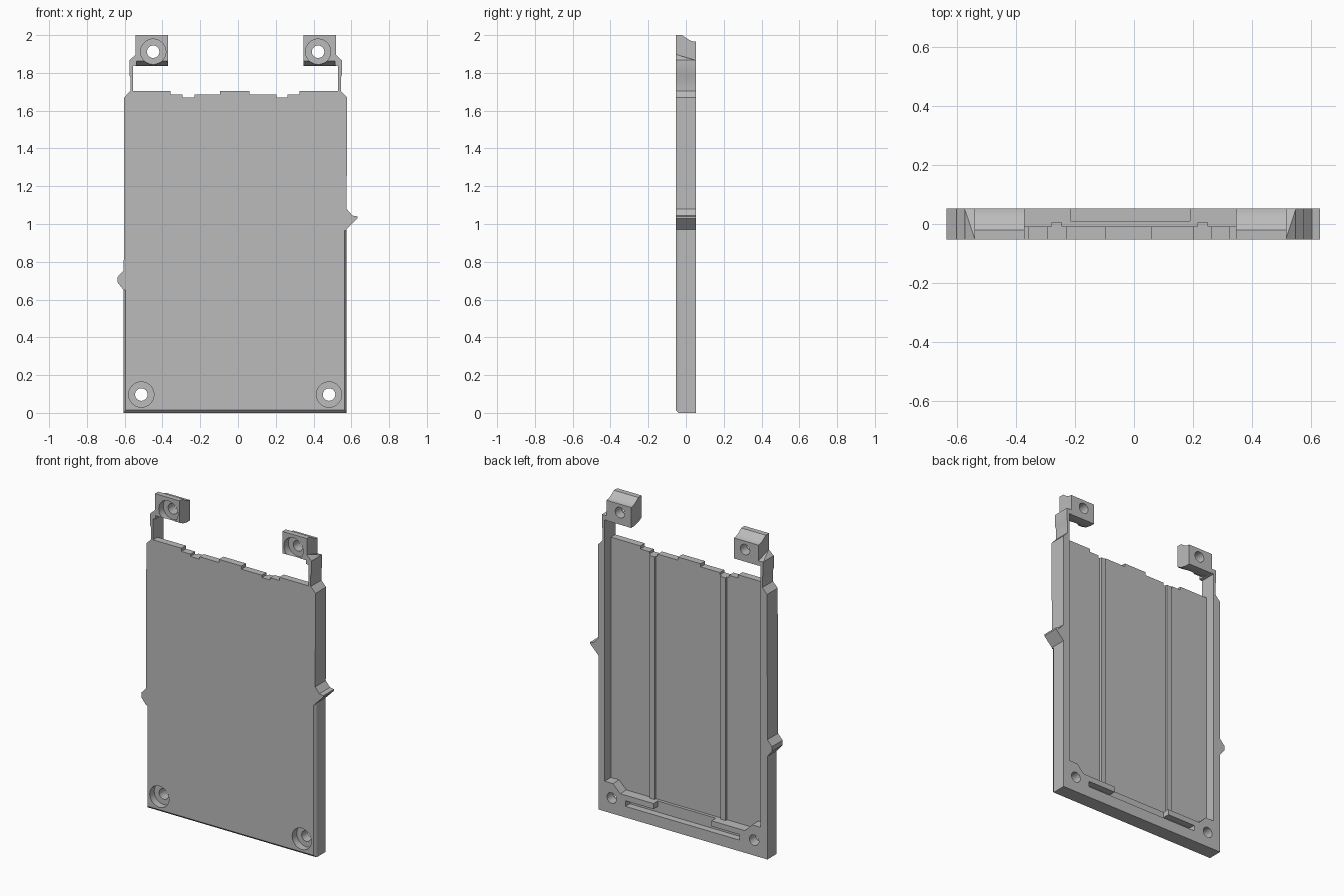
import bpy, bmesh, math
from mathutils import Matrix, Vector

if "Cube" in bpy.data.objects:
    bpy.data.objects.remove(bpy.data.objects["Cube"])

grey = bpy.data.materials.new("plain grey")
grey.use_nodes = True
grey.diffuse_color = (0.5, 0.5, 0.5, 1)
grey.node_tree.nodes["Principled BSDF"].inputs["Base Color"].default_value = (0.5, 0.5, 0.5, 1)

FRONT, BACK = -0.053, 0.053
MID = -0.0125  # centre line between the two rails


def finish(name, bm):
    bmesh.ops.recalc_face_normals(bm, faces=bm.faces)
    mesh = bpy.data.meshes.new(name)
    bm.to_mesh(mesh)
    bm.free()
    mesh.materials.append(grey)
    ob = bpy.data.objects.new(name, mesh)
    bpy.context.scene.collection.objects.link(ob)
    return ob


def prism(name, pts, start, end, axis="y"):
    """Extrude a profile: (x, z) along y, (y, z) along x, or (x, y) along z."""
    place = {"y": lambda p: (p[0], start, p[1]),
             "x": lambda p: (start, p[0], p[1]),
             "z": lambda p: (p[0], p[1], start)}[axis]
    direction = {"x": Vector((1, 0, 0)), "y": Vector((0, 1, 0)), "z": Vector((0, 0, 1))}[axis]
    bm = bmesh.new()
    face = bm.faces.new([bm.verts.new(place(p)) for p in pts])
    ext = bmesh.ops.extrude_face_region(bm, geom=[face])
    verts = [v for v in ext["geom"] if isinstance(v, bmesh.types.BMVert)]
    bmesh.ops.translate(bm, verts=verts, vec=direction * (end - start))
    return finish(name, bm)


def box(name, x0, x1, y0, y1, z0, z1):
    return prism(name, [(x0, z0), (x1, z0), (x1, z1), (x0, z1)], y0, y1)


def drill(x, z, radius, y0, y1):
    bm = bmesh.new()
    bmesh.ops.create_cone(bm, cap_ends=True, segments=40, radius1=radius, radius2=radius,
                          depth=y1 - y0,
                          matrix=Matrix.Translation((x, (y0 + y1) / 2, z))
                          @ Matrix.Rotation(math.pi / 2, 4, "X"))
    return finish("cutter", bm)


def combine(ob, other, operation):
    other.hide_render = True
    mod = ob.modifiers.new("combine", "BOOLEAN")
    mod.operation, mod.solver, mod.object = operation, "EXACT", other
    bpy.context.view_layer.objects.active = ob
    bpy.ops.object.modifier_apply(modifier=mod.name)
    bpy.data.objects.remove(other)


def screw_hole(ob, x, z):
    combine(ob, drill(x, z, 0.033, -0.1, 0.1), "DIFFERENCE")
    combine(ob, drill(x, z, 0.067, -0.1, -0.008), "DIFFERENCE")


# U-shaped frame: left and right rails with arms and side catches, bottom bar with bosses
right_outer = [(-0.605, 0), (-0.605, 0.65), (-0.637, 0.69), (-0.637, 0.72), (-0.605, 0.755)]
left_outer = [(0.575, 1.08), (0.605, 1.045), (0.632, 1.04), (0.632, 1.03), (0.575, 0.972), (0.575, 0)]
arm = [(0.59, 1.67), (0.557, 1.705), (0.557, 1.775), (0.563, 1.79), (0.563, 1.867),
       (0.525, 1.867), (0.525, 1.84), (0.543, 1.836)]
inner = arm + [(0.543, 0.19), (0.485, 0.19), (0.435, 0.14)]
right_side = [(MID - x, z) for x, z in inner]
left_side = [(MID + x, z) for x, z in reversed(inner)]
frame = prism("frame", right_outer + right_side + left_side + left_outer, FRONT, BACK)

# Front panel with a stepped top edge
steps = [(-0.56, -0.357, 1.705), (-0.357, -0.294, 1.685), (-0.294, -0.23, 1.67),
         (-0.23, -0.096, 1.685), (-0.096, 0.062, 1.705), (0.062, 0.204, 1.685),
         (0.204, 0.262, 1.67), (0.262, 0.325, 1.685), (0.325, 0.535, 1.705)]
edge = [(x, z) for x0, x1, z in steps for x in (x0, x1) for z in (z,)]
panel = prism("panel", [(0.535, 0.1), (-0.56, 0.1)] + edge, FRONT, -0.009)
combine(frame, panel, "UNION")

# Long slot in the bottom bar, open at the top in the middle
combine(frame, box("cutter", -0.41, 0.385, 0.01, 0.1, 0.07, 0.105), "DIFFERENCE")
combine(frame, box("cutter", -0.215, 0.19, 0.01, 0.1, 0.071, 0.3), "DIFFERENCE")

# Chamfers along the lower front edges
for x, sign, top in ((-0.605, 1, 0.65), (0.575, -1, 0.965)):
    wedge = [(x - sign * 0.01, FRONT - 0.015), (x + sign * 0.02, FRONT - 0.015),
             (x + sign * 0.01, FRONT), (x, FRONT + 0.015), (x - sign * 0.01, FRONT + 0.03)]
    combine(frame, prism("cutter", wedge, -0.1, top, "z"), "DIFFERENCE")
combine(frame, prism("cutter", [(FRONT - 0.015, 0.03), (FRONT, 0.015), (FRONT + 0.015, 0),
                                (FRONT + 0.03, -0.015), (FRONT - 0.015, -0.015)],
                     -0.8, 0.8, "x"), "DIFFERENCE")

for x in (-0.512, 0.482):
    screw_hole(frame, x, 0.097)
parts = [frame]

# Raised ribs on the back of the panel
for name, x in (("right_rib", -0.262), ("left_rib", 0.233)):
    parts.append(box(name, x - 0.018, x + 0.018, -0.02, 0.005, 0.12, 1.67))

# Screw lugs on top of the arms, with a hollowed rear top and a sloping underside
hollow = [(-0.02 + 0.073 * t, 2.0 - 0.035 * math.sin(t * math.pi / 2))
          for t in [i / 8 for i in range(9)]]
lug = [(FRONT, 1.862), (FRONT, 2.0)] + hollow + [(BACK, 1.836), (0.02, 1.836), (-0.02, 1.845)]
for name, sign in (("right", -1), ("left", 1)):
    x0, x1 = MID + sign * 0.359, MID + sign * 0.53
    ob = prism(name + "_lug", lug, x0, x1, "x")
    screw_hole(ob, MID + sign * 0.4365, 1.912)
    parts.append(ob)

    # Tapered gusset between arm and lug
    bm = bmesh.new()
    for dx, y, z in ((0.563, FRONT, 1.866), (0.528, FRONT, 1.898), (0.528, FRONT, 1.866),
                     (0.563, BACK, 1.866), (0.528, 0.02, 1.87), (0.528, BACK, 1.866)):
        bm.verts.new((MID + sign * dx, y, z))
    bmesh.ops.convex_hull(bm, input=bm.verts)
    parts.append(finish(name + "_gusset", bm))

# Smooth the round holes and keep hard edges
bpy.ops.object.select_all(action="DESELECT")
for ob in parts:
    ob.select_set(True)
bpy.context.view_layer.objects.active = frame
bpy.ops.object.shade_smooth_by_angle(angle=math.radians(25))
